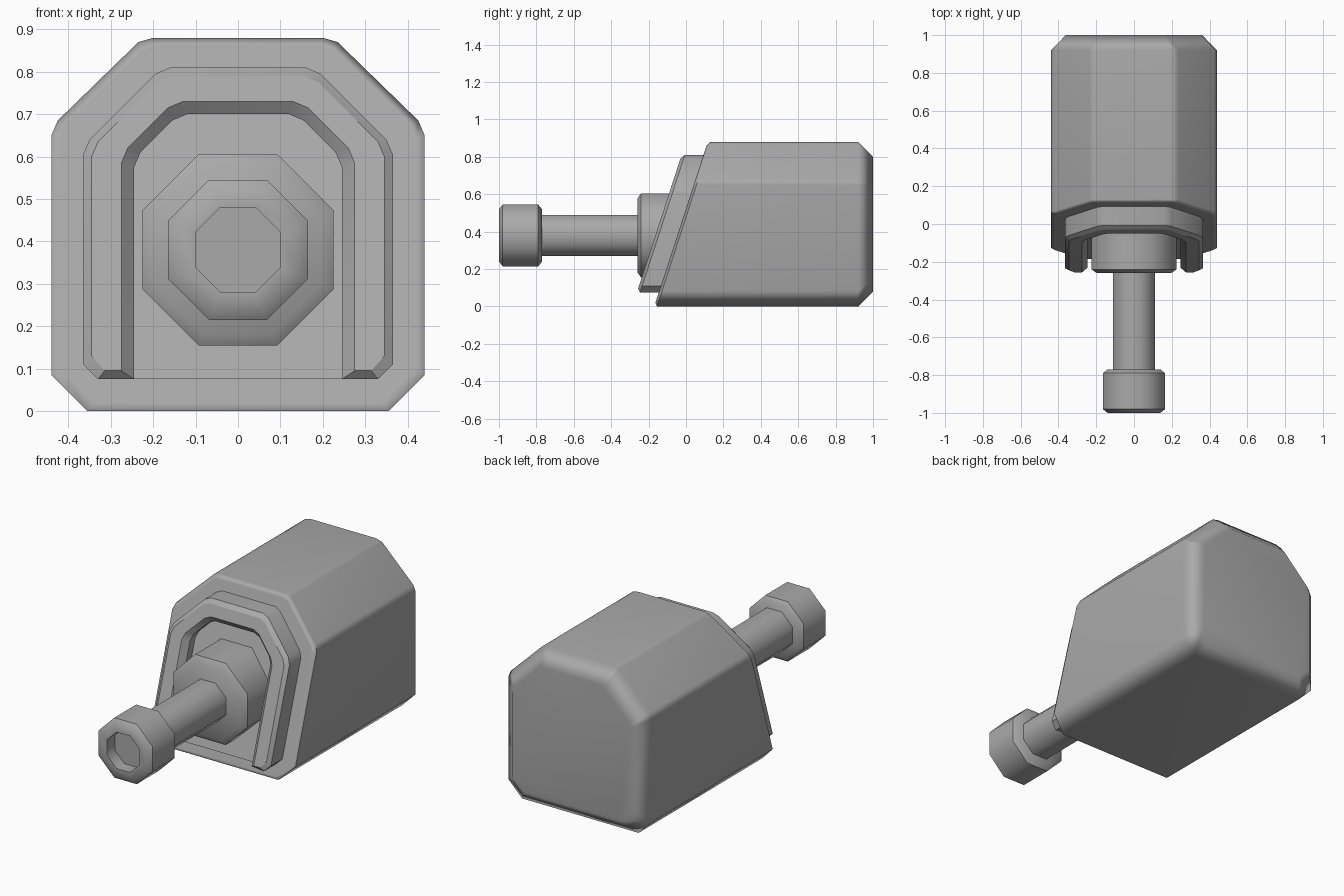
import bpy, bmesh, math

cube = bpy.data.objects.get("Cube")
if cube:
    bpy.data.objects.remove(cube, do_unlink=True)

grey = bpy.data.materials.new("metal grey")
grey.use_nodes = True
grey.diffuse_color = (0.4, 0.4, 0.4, 1)
grey.node_tree.nodes["Principled BSDF"].inputs["Base Color"].default_value = grey.diffuse_color

AXIS_Z = 0.38   # height of the rod axis
MID_Z = 0.44    # middle height of the body


def slant(z, out):
    """Depth on the tilted front plane, pushed forward by out."""
    return -0.17 + 0.325 * z - out


def loft(name, rings, arch=False, angle=50, weighted=False):
    """Skin a row of point rings; an arch is open along each ring and closed across them."""
    bm = bmesh.new()
    rows = [[bm.verts.new(p) for p in ring] for ring in rings]
    n = len(rows[0])
    pairs = list(zip(rows, rows[1:]))
    if arch:
        pairs.append((rows[-1], rows[0]))
    for a, b in pairs:
        for i in range(n - 1 if arch else n):
            j = (i + 1) % n
            bm.faces.new((a[i], a[j], b[j], b[i]))
    if arch:
        for end in (0, -1):
            foot = [row[end] for row in rows]
            bm.faces.new((foot[0], foot[1], foot[4], foot[5]))
            bm.faces.new(foot[1:5])
    else:
        bm.faces.new(rows[0])
        bm.faces.new(rows[-1])
    bmesh.ops.recalc_face_normals(bm, faces=bm.faces)
    mesh = bpy.data.meshes.new(name)
    bm.to_mesh(mesh)
    bm.free()
    mesh.materials.append(grey)
    obj = bpy.data.objects.new(name, mesh)
    bpy.context.collection.objects.link(obj)
    bpy.ops.object.select_all(action='DESELECT')
    obj.select_set(True)
    bpy.context.view_layer.objects.active = obj
    bpy.ops.object.shade_smooth_by_angle(angle=math.radians(angle))
    if weighted:
        mod = obj.modifiers.new("weighted normals", 'WEIGHTED_NORMAL')
        mod.keep_sharp = True
    return obj


def mirrored(half):
    return half + [(-x, z) for x, z in reversed(half)]


def octagon(apothem, y):
    r = apothem / math.cos(math.pi / 8)
    turns = [math.pi / 8 + k * math.pi / 4 for k in range(8)]
    return [(r * math.cos(t), y, AXIS_Z + r * math.sin(t)) for t in turns]


def arch_path(w, top, bottom, cut, foot, out):
    """Arch outline with cut shoulders, lying on the tilted plane."""
    s = top - cut
    half = [(w - foot, bottom), (w, bottom + 0.035), (w, s - 0.02),
            (w - 0.015, s + 0.015), (w - cut + 0.015, top - 0.015), (w - cut - 0.02, top)]
    return [(x, slant(z, out), z) for x, z in mirrored(half)]


# Housing: cut-cornered block with a tilted front and a chamfered back
outline = mirrored([(0.355, 0), (0.44, 0.085), (0.44, 0.65),
                    (0.425, 0.685), (0.235, 0.87), (0.20, 0.88)])


def body_ring(scale, y=None, out=0):
    pts = [(x * scale, MID_Z + (z - MID_Z) * scale) for x, z in outline]
    return [(x, slant(z, out) if y is None else y, z) for x, z in pts]


loft("housing", [body_ring(0.955), body_ring(1, out=-0.015),
                 body_ring(1, 0.92), body_ring(0.82, 1.0)], weighted=True)

# Raised arch around the barrel, open at the bottom
loft("front_arch", [
    arch_path(0.365, 0.81, 0.075, 0.185, 0.035, -0.03),
    arch_path(0.365, 0.81, 0.075, 0.185, 0.035, 0.10),
    arch_path(0.345, 0.79, 0.095, 0.17, 0.03, 0.117),
    arch_path(0.275, 0.73, 0.095, 0.125, 0, 0.117),
    arch_path(0.245, 0.70, 0.075, 0.105, 0, 0.085),
    arch_path(0.245, 0.70, 0.075, 0.105, 0, -0.03),
], arch=True, angle=30)

# Recessed plate inside the arch
loft("front_plate", [arch_path(0.25, 0.705, 0.075, 0.105, 0, out)
                     for out in (0.04, -0.03)], angle=30)

# Barrel parts share the eight-sided section
loft("barrel_base", [octagon(a, y) for a, y in
                     ((0.225, 0.12), (0.225, -0.24), (0.197, -0.26))], angle=47)
loft("barrel_rod", [octagon(0.11, y) for y in (-0.24, -0.80)], angle=47)
loft("muzzle", [octagon(a, y) for a, y in
                ((0.14, -0.77), (0.165, -0.79), (0.165, -0.98),
                 (0.14, -1.0), (0.10, -1.0), (0.10, -0.93))], angle=47)
